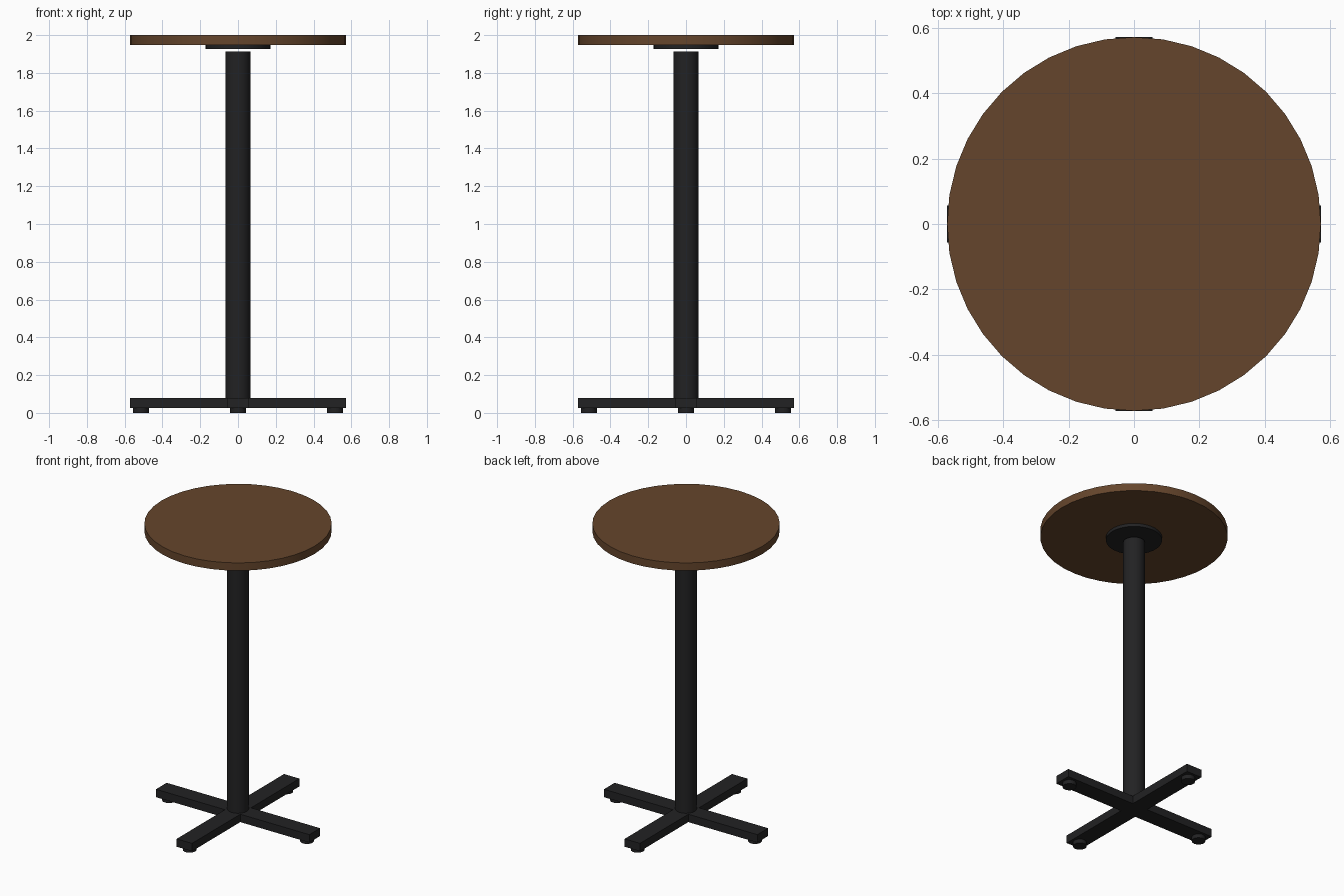
import bpy, bmesh, math

if "Cube" in bpy.data.objects:
    bpy.data.objects.remove(bpy.data.objects["Cube"])


def material(name, rgb):
    m = bpy.data.materials.new(name)
    m.diffuse_color = (*rgb, 1)
    m.use_nodes = True
    m.node_tree.nodes["Principled BSDF"].inputs["Base Color"].default_value = m.diffuse_color
    return m


wood = material("brown_wood", (0.13, 0.06, 0.025))
metal = material("black_metal", (0.016, 0.016, 0.017))


def cylinder(name, radius, z0, z1, mat, sides, x=0, y=0):
    bpy.ops.mesh.primitive_cylinder_add(vertices=sides, radius=radius, depth=z1 - z0,
                                        location=(x, y, (z0 + z1) / 2),
                                        rotation=(0, 0, math.pi / 2))
    ob = bpy.context.object
    ob.name = name
    ob.data.materials.append(mat)
    bpy.ops.object.shade_smooth_by_angle(angle=math.radians(35))
    return ob


# Round top, mounting plate and column (small gap under the plate)
cylinder("table_top", 0.571, 1.948, 2.0, wood, 40)
cylinder("mounting_plate", 0.171, 1.927, 1.948, metal, 40)
cylinder("column", 0.066, 0.078, 1.913, metal, 40)

# Cross base: plus-shaped outline extruded upwards
L, W, Z0, Z1 = 0.571, 0.057, 0.027, 0.08
outline = []
for i in range(4):
    c, s = round(math.cos(i * math.pi / 2)), round(math.sin(i * math.pi / 2))
    for px, py in ((L, -W), (L, W), (W, W)):
        outline.append((px * c - py * s, px * s + py * c, Z0))
bm = bmesh.new()
face = bm.faces.new([bm.verts.new(p) for p in outline])
ext = bmesh.ops.extrude_face_region(bm, geom=[face], use_keep_orig=True)
bmesh.ops.translate(bm, vec=(0, 0, Z1 - Z0),
                    verts=[g for g in ext["geom"] if isinstance(g, bmesh.types.BMVert)])
bmesh.ops.recalc_face_normals(bm, faces=bm.faces)
mesh = bpy.data.meshes.new("cross_base")
bm.to_mesh(mesh)
bm.free()
mesh.materials.append(metal)
bpy.context.collection.objects.link(bpy.data.objects.new("cross_base", mesh))

# Levelling feet near the ends of the arms
for i, side in enumerate(("right", "back", "left", "front")):
    a = i * math.pi / 2
    cylinder(side + "_foot", 0.042, 0, Z0, metal, 20,
             0.514 * math.cos(a), 0.514 * math.sin(a))
